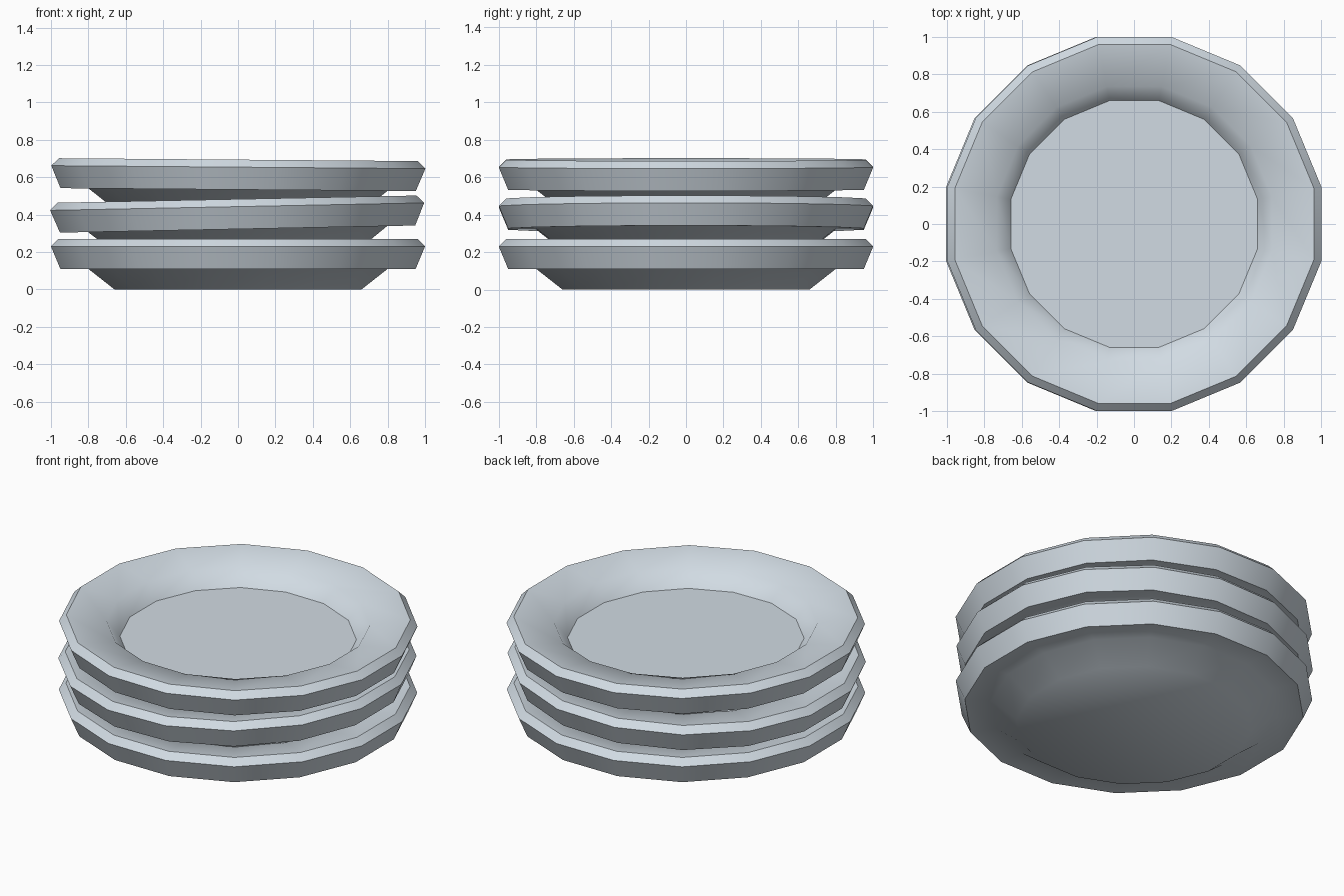
import bpy, bmesh, math

if "Cube" in bpy.data.objects:
    bpy.data.objects.remove(bpy.data.objects["Cube"])

SIDES = 16
K = 1 / math.cos(math.pi / SIDES)   # flat-to-flat radius -> corner radius

mat = bpy.data.materials.new("pale_blue_grey")
mat.diffuse_color = (0.64, 0.71, 0.77, 1)
mat.use_nodes = True
mat.node_tree.nodes["Principled BSDF"].inputs["Base Color"].default_value = mat.diffuse_color

# Plate cross-section (radius, height): foot, rim, bevelled lip, well
PROFILE = [(0.66, 0), (0.80, 0.11), (0.95, 0.11), (1.0, 0.23),
           (0.96, 0.27), (0.735, 0.235), (0.66, 0.14)]


def plate(name, z, tilt):
    bm = bmesh.new()
    rings = []
    for r, h in PROFILE:
        rings.append([bm.verts.new((r * K * math.cos((i + 0.5) * math.tau / SIDES),
                                    r * K * math.sin((i + 0.5) * math.tau / SIDES), h))
                      for i in range(SIDES)])
    for a, b in zip(rings, rings[1:]):
        for i in range(SIDES):
            j = (i + 1) % SIDES
            bm.faces.new((a[i], a[j], b[j], b[i]))
    bm.faces.new(rings[0][::-1])    # foot
    bm.faces.new(rings[-1])         # well floor
    me = bpy.data.meshes.new(name)
    bm.to_mesh(me)
    bm.free()
    me.materials.append(mat)
    ob = bpy.data.objects.new(name, me)
    bpy.context.collection.objects.link(ob)
    ob.location.z = z
    ob.rotation_euler.y = tilt
    bpy.ops.object.select_all(action='DESELECT')
    ob.select_set(True)
    bpy.context.view_layer.objects.active = ob
    bpy.ops.object.shade_smooth_by_angle(angle=math.radians(48))


# Stack of three, upper ones slightly tilted
plate("bottom_plate", 0, 0)
plate("middle_plate", 0.213, -0.02)
plate("top_plate", 0.424, 0.008)
